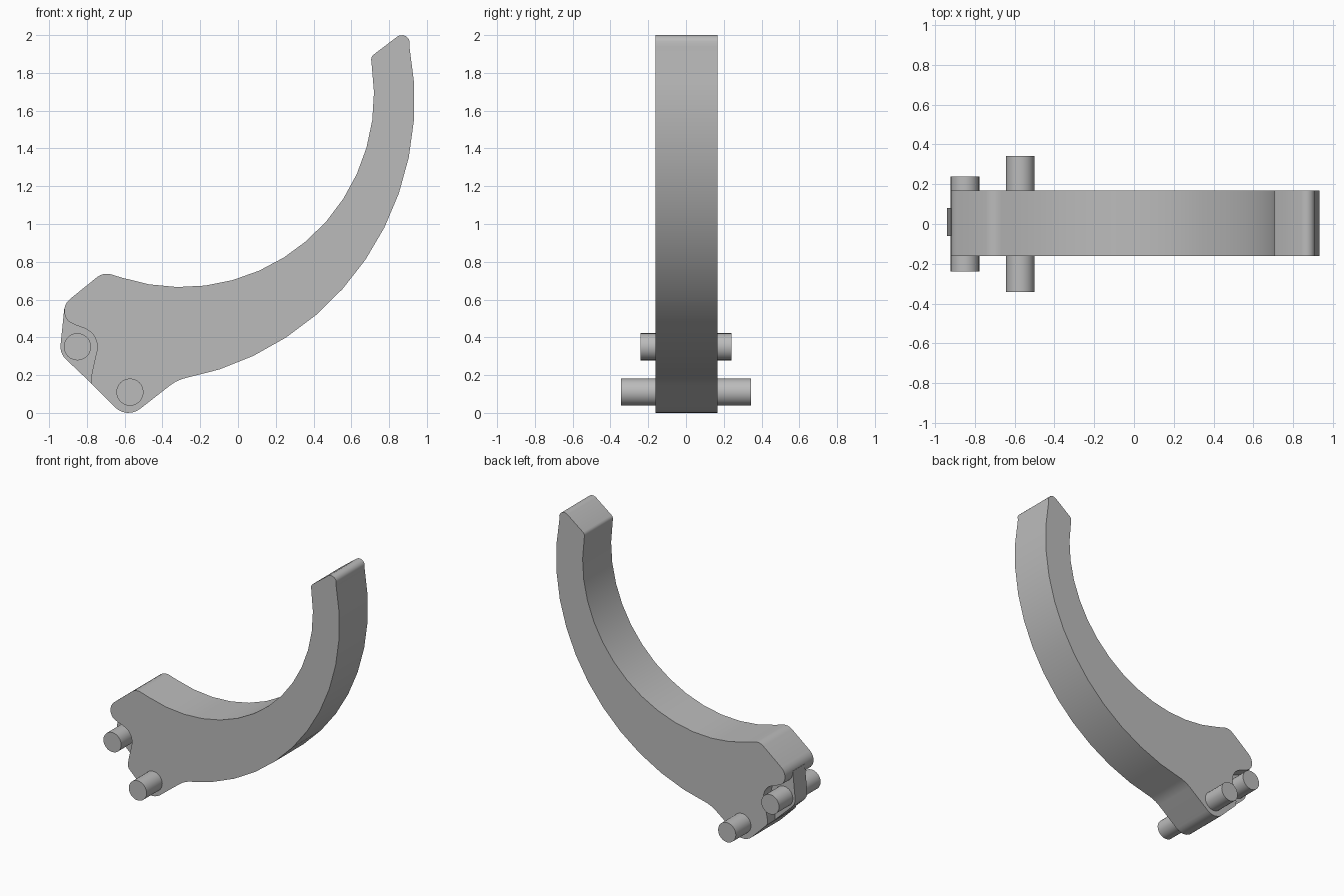
import bpy
import bmesh
from math import cos, sin, radians
from mathutils import Vector

cube = bpy.data.objects.get("Cube")
if cube:
    bpy.data.objects.remove(cube, do_unlink=True)

# Single plain grey material
GREY = (0.5, 0.5, 0.5, 1.0)
grey = bpy.data.materials.new("plain grey")
grey.use_nodes = True
grey.diffuse_color = GREY
grey.node_tree.nodes["Principled BSDF"].inputs["Base Color"].default_value = GREY


def arc(cx, cz, radius, start, end, steps):
    """Points along a circular arc in the x-z plane, angles in degrees."""
    angles = [radians(start + (end - start) * i / steps) for i in range(steps + 1)]
    return [(cx + radius * cos(a), cz + radius * sin(a)) for a in angles]


def extruded_part(name, outline, back, front):
    """Extrude an x-z outline between two y positions."""
    bm = bmesh.new()
    face = bm.faces.new([bm.verts.new((x, front, z)) for x, z in outline])
    result = bmesh.ops.extrude_face_region(bm, geom=[face])
    moved = [v for v in result["geom"] if isinstance(v, bmesh.types.BMVert)]
    bmesh.ops.translate(bm, verts=moved, vec=Vector((0, back - front, 0)))
    # The extrusion keeps the starting face, so the solid is closed
    bmesh.ops.recalc_face_normals(bm, faces=bm.faces[:])
    mesh = bpy.data.meshes.new(name)
    bm.to_mesh(mesh)
    bm.free()
    mesh.materials.append(grey)
    part = bpy.data.objects.new(name, mesh)
    bpy.context.collection.objects.link(part)
    bpy.ops.object.select_all(action="DESELECT")
    part.select_set(True)
    bpy.context.view_layer.objects.active = part
    bpy.ops.object.shade_smooth_by_angle(angle=radians(30))
    return part


# Curved arm: rounded foot, outer sweep, tip, inner sweep, hump, notch
arm_outline = (
    arc(-0.58, 0.10, 0.10, -135, -52, 6)
    + [(-0.36, 0.145), (-0.33, 0.165)]
    + arc(-0.564, 1.655, 1.499, -79.5, 11, 12)
    + arc(0.868, 1.958, 0.042, 12, 127, 5)
    + arc(0.735, 1.872, 0.03, 127, 185, 3)
    + arc(-0.30, 1.686, 1.02, 9, -108, 14)
    + arc(-0.695, 0.657, 0.08, 70, 128, 4)
    + arc(-0.84, 0.54, 0.08, 128, 225, 6)
    + [(-0.86, 0.465)]
    + arc(-0.85, 0.35, 0.105, 65, -12, 6)
    + [(-0.772, 0.22), (-0.778, 0.185), (-0.775, 0.153)]
)
extruded_part("curved_arm", arm_outline, 0.168, -0.162)

# Narrow tongue that fills the middle of the notch and carries the upper pin
tongue_outline = (
    [(-0.92, 0.55)]
    + arc(-0.85, 0.35, 0.09, 175, 225, 5)
    + [(-0.77, 0.15), (-0.70, 0.20), (-0.70, 0.50), (-0.85, 0.57)]
)
extruded_part("notch_tongue", tongue_outline, 0.08, -0.06)

# Two cross pins
for name, x, z, half_length in (
    ("upper_pin", -0.85, 0.35, 0.24),
    ("lower_pin", -0.572, 0.11, 0.343),
):
    circle = arc(x, z, 0.072, 0, 345, 23)
    extruded_part(name, circle, half_length, -half_length)
